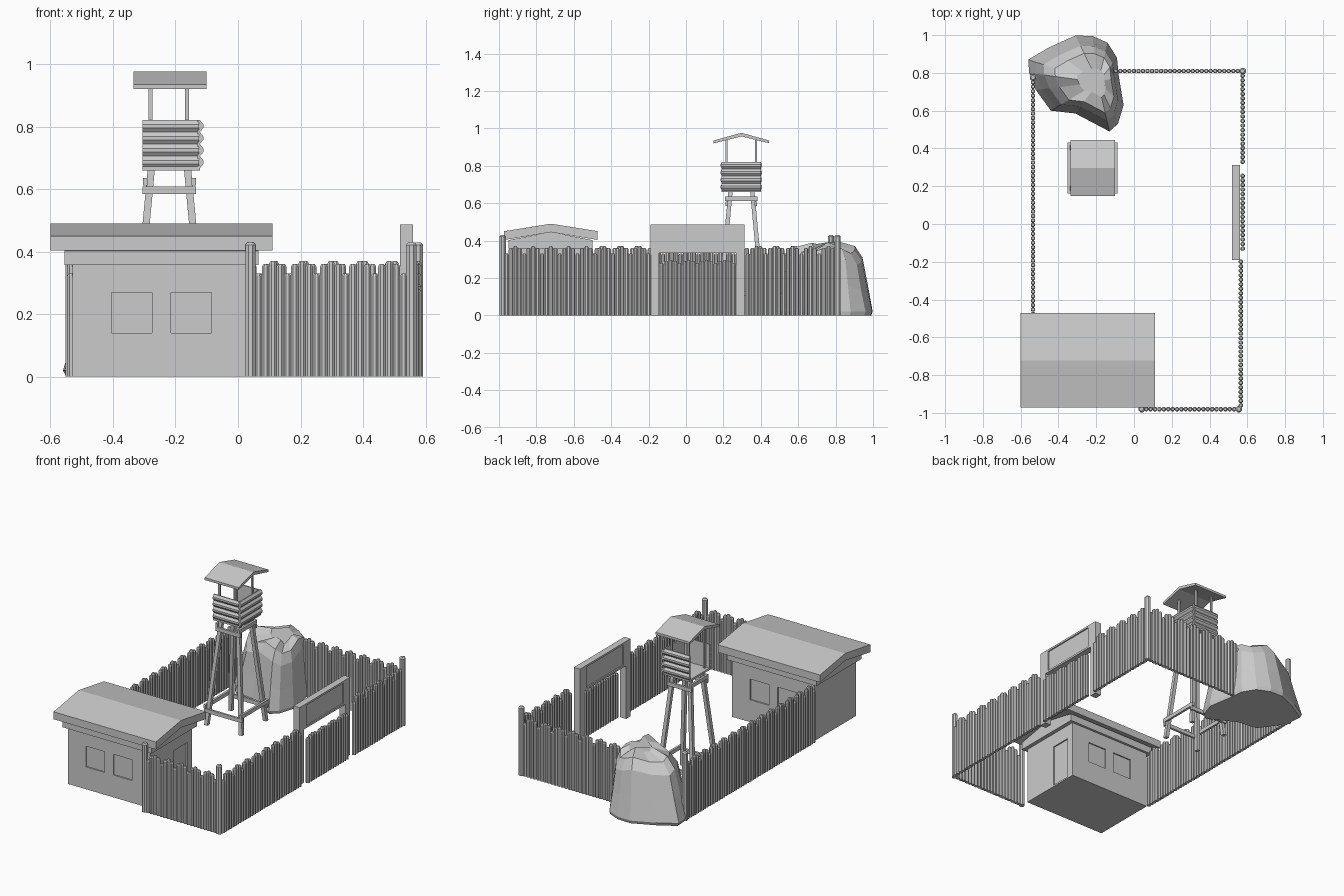
import bpy, bmesh, math

if "Cube" in bpy.data.objects:
    bpy.data.objects.remove(bpy.data.objects["Cube"])

grey = bpy.data.materials.new("stone_grey")
grey.diffuse_color = (0.6, 0.6, 0.6, 1)
grey.use_nodes = True
grey.node_tree.nodes["Principled BSDF"].inputs["Base Color"].default_value = grey.diffuse_color


def finish(name, bm):
    bmesh.ops.recalc_face_normals(bm, faces=bm.faces)
    me = bpy.data.meshes.new(name)
    bm.to_mesh(me)
    bm.free()
    ob = bpy.data.objects.new(name, me)
    me.materials.append(grey)
    bpy.context.collection.objects.link(ob)
    return ob


def loft(bm, rings):
    """Closed solid through a stack of equal-length rings."""
    vs = [[bm.verts.new(p) for p in r] for r in rings]
    n = len(vs[0])
    for a, b in zip(vs, vs[1:]):
        for i in range(n):
            bm.faces.new((a[i], a[(i + 1) % n], b[(i + 1) % n], b[i]))
    bm.faces.new(vs[0][::-1])
    bm.faces.new(vs[-1])


def add_box(bm, x0, x1, y0, y1, z0, z1):
    loft(bm, [[(x0, y0, z), (x1, y0, z), (x1, y1, z), (x0, y1, z)] for z in (z0, z1)])


def boxes(name, *dims):
    bm = bmesh.new()
    for d in dims:
        add_box(bm, *d)
    return finish(name, bm)


def prism_x(bm, x0, x1, prof):
    loft(bm, [[(x, y, z) for y, z in prof] for x in (x0, x1)])


def prism_y(bm, y0, y1, prof):
    loft(bm, [[(x, y, z) for x, z in prof] for y in (y0, y1)])


def gable_roof(name, x0, x1, yc, half, eave_low, eave, under, ridge):
    bm = bmesh.new()
    prism_x(bm, x0, x1, [(yc - half, eave_low), (yc - half, eave), (yc, ridge),
                         (yc + half, eave), (yc + half, eave_low), (yc, under)])
    return finish(name, bm)


def add_log(bm, x, y, h, r):
    def ring(z, s):
        return [(x + s * math.cos(math.tau * (i + .5) / 8),
                 y + s * math.sin(math.tau * (i + .5) / 8), z) for i in range(8)]
    loft(bm, [ring(0, r), ring(h - 0.008, r), ring(h, r * 0.6)])


def fence(name, a, b, heights=(0.33, 0.36, 0.37, 0.36)):
    bm = bmesh.new()
    n = max(1, round(math.dist(a, b) / 0.0237))
    for i in range(n + 1):
        t = i / n
        add_log(bm, a[0] + (b[0] - a[0]) * t, a[1] + (b[1] - a[1]) * t,
                heights[i % len(heights)], 0.0125)
    return finish(name, bm)


# Log palisade on all sides, with a lower gate
fence("front_fence", (0.065, -0.98), (0.53, -0.98))
fence("right_fence_front", (0.566, -0.96), (0.566, -0.20))
fence("right_fence_back", (0.575, 0.33), (0.575, 0.785))
fence("back_fence", (-0.12, 0.81), (0.55, 0.81))
fence("left_fence", (-0.535, -0.50), (-0.535, 0.75))
fence("gate", (0.575, -0.13), (0.575, 0.255), (0.28, 0.29, 0.295, 0.29))

# Tall corner posts
bm = bmesh.new()
for x, y in ((0.04, -0.98), (0.555, -0.98), (0.575, 0.81), (-0.535, 0.775)):
    add_log(bm, x, y, 0.43, 0.018)
finish("corner_posts", bm)

# Gate frame: two posts, and a board with a sunken panel
X0, X1 = 0.518, 0.56
boxes("gate_frame",
      (X0, X1, -0.19, -0.145, 0, 0.487), (X0, X1, 0.268, 0.313, 0, 0.487),
      (X0, X1, -0.145, 0.268, 0.475, 0.487), (X0, X1, -0.145, 0.268, 0.333, 0.345),
      (X0, X1, -0.145, -0.122, 0.345, 0.475), (X0, X1, 0.247, 0.268, 0.345, 0.475))
boxes("gate_panel", (X0 + 0.008, X1 - 0.008, -0.122, 0.247, 0.345, 0.475))

# House: walls with recessed windows and door
walls = boxes("house_walls", (-0.53, 0.04, -0.93, -0.515, 0, 0.357))
cuts = [(x, x + 0.13, y - 0.008, y + 0.008, 0.14, 0.27)
        for y in (-0.93, -0.515) for x in (-0.405, -0.215)]
cuts.append((0.032, 0.06, -0.69, -0.56, 0.01, 0.27))
cutter = boxes("opening_cutter", *cuts)
cutter.hide_render = True
cutter.display_type = 'WIRE'
mod = walls.modifiers.new("openings", 'BOOLEAN')
mod.object = cutter
mod.operation = 'DIFFERENCE'
mod.solver = 'EXACT'

# House trim, gable and roof
boxes("house_trim", (-0.555, 0.065, -0.95, -0.50, 0.357, 0.402))
bm = bmesh.new()
prism_x(bm, -0.555, 0.065, [(-0.95, 0.402), (-0.722, 0.446), (-0.50, 0.402)])
finish("house_gable", bm)
gable_roof("house_roof", -0.6, 0.11, -0.722, 0.25, 0.403, 0.45, 0.445, 0.49)

# Watchtower legs, splayed outwards
TX, TY = -0.2195, 0.296


def spread(z):
    return 0.12 - 0.062 * z / 0.665


bm = bmesh.new()
for sx in (-1, 1):
    for sy in (-1, 1):
        rings = []
        for z in (0, 0.665):
            cx, cy = TX + sx * spread(z), TY + sy * spread(z)
            rings.append([(cx + a * 0.0115, cy + b * 0.0115, z)
                          for a, b in ((-1, -1), (1, -1), (1, 1), (-1, 1))])
        loft(bm, rings)
finish("tower_legs", bm)

# Cross beams joining the legs, low and high
bm = bmesh.new()
for z in (0.08, 0.585):
    s = spread(z)
    for k in (-1, 1):
        y, x = TY + k * (s + 0.012), TX + k * (s + 0.012)
        add_box(bm, TX - s - 0.02, TX + s + 0.02, y - 0.007, y + 0.007, z, z + 0.024)
        add_box(bm, x - 0.007, x + 0.007, TY - s - 0.022, TY + s + 0.022, z + 0.026, z + 0.05)
finish("tower_beams", bm)

# Cabin: floor, ridged slat walls on three sides, open on the left
boxes("cabin_floor", (-0.305, -0.122, 0.19, 0.402, 0.66, 0.672))
bm = bmesh.new()
P = 0.0385
for i in range(4):
    z = 0.667 + i * P
    for y, d in ((0.195, -1), (0.397, 1)):
        prism_x(bm, -0.305, -0.125, [(y - d * 0.008, z), (y, z), (y + d * 0.01, z + P * 0.35),
                                     (y + d * 0.01, z + P * 0.65), (y, z + P), (y - d * 0.008, z + P)])
    x = -0.122
    prism_y(bm, 0.19, 0.402, [(x - 0.008, z), (x, z), (x + 0.011, z + P * 0.35),
                              (x + 0.011, z + P * 0.65), (x, z + P), (x - 0.008, z + P)])
finish("cabin_slats", bm)

# Cabin roof posts and roof
boxes("cabin_posts", *[(x - 0.006, x + 0.006, y - 0.006, y + 0.006, 0.665, 0.945)
                       for x in (-0.28, -0.163) for y in (0.217, 0.374)])
gable_roof("tower_roof", -0.335, -0.10, TY, 0.148, 0.92, 0.935, 0.957, 0.976)

# Boulder: base outline shrinking and leaning in towards the top
outline = [(-0.56, 0.87), (-0.555, 0.80), (-0.52, 0.71), (-0.44, 0.60), (-0.31, 0.585),
           (-0.13, 0.49), (-0.085, 0.53), (-0.055, 0.63), (-0.08, 0.78), (-0.09, 0.88),
           (-0.14, 0.96), (-0.22, 0.995), (-0.31, 0.998), (-0.45, 0.935)]
cx, cy = -0.19, 0.75
bm = bmesh.new()
loft(bm, [[(cx + (x - cx) * s, cy + (y - cy) * s, z + 0.02 * (z > 0.1) * math.sin(i * 1.7))
           for i, (x, y) in enumerate(outline)]
          for z, s in ((0, 0.97), (0.02, 1.0), (0.15, 0.89), (0.29, 0.78), (0.35, 0.62), (0.372, 0.3))])
finish("boulder", bm)
